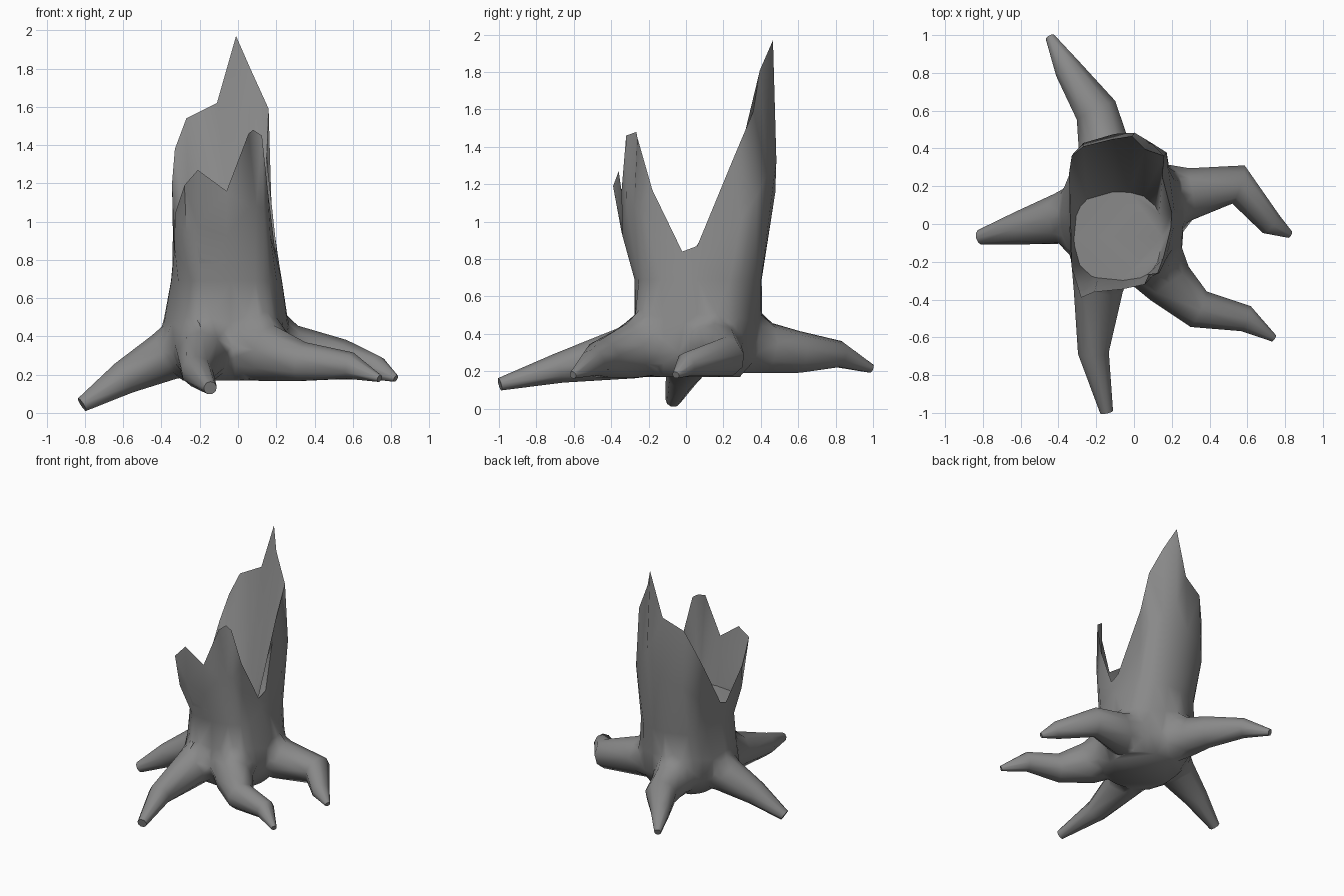
import bpy, bmesh, math
from mathutils import Vector

if "Cube" in bpy.data.objects:
    bpy.data.objects.remove(bpy.data.objects["Cube"])

UP = Vector((0, 0, 1))
BARK = bpy.data.materials.new("dark_grey")
BARK.diffuse_color = (.25, .25, .25, 1)
BARK.use_nodes = True
BARK.node_tree.nodes["Principled BSDF"].inputs["Base Color"].default_value = BARK.diffuse_color


def finish(name, bm):
    bmesh.ops.recalc_face_normals(bm, faces=bm.faces[:])
    me = bpy.data.meshes.new(name)
    bm.to_mesh(me)
    bm.free()
    me.materials.append(BARK)
    ob = bpy.data.objects.new(name, me)
    bpy.context.collection.objects.link(ob)
    return ob


def bridge(bm, a, b):
    n = len(a)
    for i in range(n):
        j = (i + 1) % n
        bm.faces.new((a[i], a[j], b[j], b[i]))


def oval(angle, cx, cy, rx, ry, z, power=2.7):
    # rounded-square outline point at a given angle
    c, s = math.cos(angle), math.sin(angle)
    k = (abs(c) ** power + abs(s) ** power) ** (-1 / power)
    return Vector((cx + rx * c * k, cy + ry * s * k, z))


# Jagged broken rim, counter-clockwise from the front left
RIM = [Vector(p) for p in (
    (-.21, -.36, 1.27), (-.06, -.345, 1.16), (.055, -.32, 1.46), (.08, -.265, 1.48),
    (.125, -.26, 1.45), (.155, -.18, 1.17), (.195, -.02, .84), (.2, .06, .87),
    (.15, .25, 1.33), (.16, .36, 1.59), (.06, .395, 1.81), (-.01, .465, 1.97),
    (-.11, .45, 1.62), (-.27, .41, 1.54), (-.33, .36, 1.38), (-.345, .26, 1.2),
    (-.335, .05, .86), (-.335, -.02, .83), (-.33, -.23, 1.04), (-.28, -.39, 1.19))]


def trunk():
    bm = bmesh.new()
    angles = [math.atan2((p.y - .06) / .42, (p.x + .08) / .27) for p in RIM]

    def ring(*args):
        return [oval(a, *args) for a in angles]

    low = ring(-.06, .065, .29, .34, .69)
    middle = []
    for r, l in zip(RIM, low):
        m = l.lerp(r, .5)
        if r.y > .2:                      # back wall bows outwards
            m.y += .05
        elif r.y < -.1:                   # front wall bows outwards
            m.y -= .03
            m.x -= .01
        middle.append(m)
    # floor of the hollow, rim, then the outer wall down to the base
    loops = [ring(-.085, -.065, .232, .235, .78), RIM, middle, low,
             ring(-.065, .06, .33, .33, .47), ring(-.055, .04, .33, .33, .3),
             ring(-.04, .03, .25, .26, .17)]
    loops = [[bm.verts.new(p) for p in l] for l in loops]
    for a, b in zip(loops, loops[1:]):
        bridge(bm, a, b)
    for l in (loops[0], loops[-1]):
        bm.faces.new(l)
    return finish("hollow_stump", bm)


def root(name, path, sides=9):
    bm = bmesh.new()
    pts = [Vector(p[:3]) for p in path]
    loops = []
    for i, p in enumerate(pts):
        t = (pts[min(i + 1, len(pts) - 1)] - pts[max(i - 1, 0)]).normalized()
        side = t.cross(UP).normalized()
        up = side.cross(t)
        r = path[i][3]
        loops.append([bm.verts.new(p + r * (math.cos(a) * side + math.sin(a) * up))
                      for a in (2 * math.pi * (k + .25) / sides for k in range(sides))])
    for a, b in zip(loops, loops[1:]):
        bridge(bm, a, b)
    bm.faces.new(loops[0])
    bm.faces.new(loops[-1])
    return finish(name, bm)


# Five spreading roots: x, y, z, radius along each path
ROOTS = {
    "front_root": [(-.16, -.06, .36, .18), (-.19, -.31, .3, .15),
                   (-.215, -.68, .215, .083), (-.145, -.995, .13, .035)],
    "front_right_root": [(.03, -.08, .36, .18), (.17, -.31, .31, .155),
                         (.34, -.45, .265, .105), (.59, -.5, .245, .072),
                         (.74, -.605, .18, .02)],
    "right_root": [(.06, .15, .36, .18), (.26, .15, .32, .155),
                   (.55, .21, .275, .108), (.725, 0, .235, .065),
                   (.825, -.055, .18, .02)],
    "back_root": [(-.1, .2, .36, .18), (-.165, .44, .325, .145),
                  (-.2, .6, .3, .115), (-.35, .82, .29, .073),
                  (-.445, .99, .215, .025)],
    "left_root": [(-.2, .06, .36, .18), (-.38, .04, .3, .14),
                  (-.6, -.02, .18, .09), (-.815, -.07, .043, .04)],
}

# Fuse the roots into the trunk
stump = trunk()
bpy.context.view_layer.objects.active = stump
stump.select_set(True)
for name, path in ROOTS.items():
    part = root(name, path)
    mod = stump.modifiers.new(name, 'BOOLEAN')
    mod.operation, mod.solver, mod.object = 'UNION', 'EXACT', part
    bpy.ops.object.modifier_apply(modifier=name)
    bpy.data.objects.remove(part)

# Soften the seams between roots and trunk, keeping the broken rim sharp
bm = bmesh.new()
bm.from_mesh(stump.data)
bmesh.ops.remove_doubles(bm, verts=bm.verts[:], dist=.012)
bmesh.ops.triangulate(bm, faces=bm.faces[:])
seam = [v for v in bm.verts if .2 < v.co.z < .56
        and math.hypot(v.co.x + .06, v.co.y - .04) < .48]
for _ in range(2):
    bmesh.ops.smooth_vert(bm, verts=seam, factor=.3,
                          use_axis_x=True, use_axis_y=True, use_axis_z=True)
bm.to_mesh(stump.data)
bm.free()
bpy.ops.object.shade_smooth_by_angle(angle=math.radians(65))
